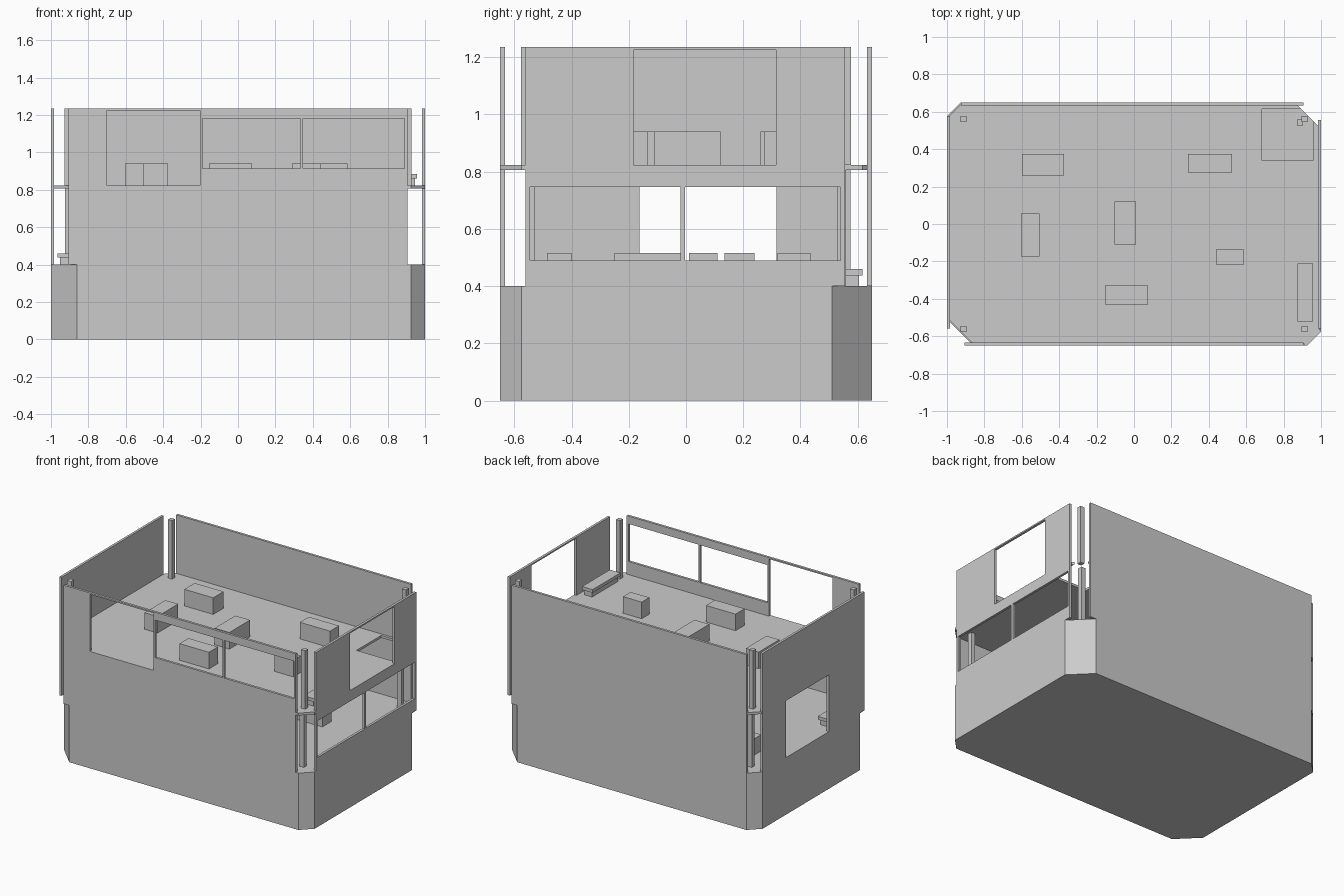
import bpy, bmesh

cube = bpy.data.objects.get("Cube")
if cube:
    bpy.data.objects.remove(cube, do_unlink=True)

grey = bpy.data.materials.new("plain_grey")
grey.use_nodes = True
grey.diffuse_color = (0.6, 0.6, 0.6, 1)
grey.node_tree.nodes["Principled BSDF"].inputs["Base Color"].default_value = (0.6, 0.6, 0.6, 1)

FLOOR, SLAB, UPPER, TOP = 0.4, 0.806, 0.823, 1.235
THICK = 0.017


def prism(name, outline, z0, z1):
    """Extrude a plan outline between two heights."""
    bm = bmesh.new()
    face = bm.faces.new([bm.verts.new((x, y, z0)) for x, y in outline])
    ext = bmesh.ops.extrude_face_region(bm, geom=[face])
    for v in ext["geom"]:
        if isinstance(v, bmesh.types.BMVert):
            v.co.z = z1
    bmesh.ops.recalc_face_normals(bm, faces=bm.faces)
    mesh = bpy.data.meshes.new(name)
    bm.to_mesh(mesh)
    bm.free()
    mesh.materials.append(grey)
    ob = bpy.data.objects.new(name, mesh)
    bpy.context.collection.objects.link(ob)
    return ob


def box(name, x0, x1, y0, y1, z0, z1):
    return prism(name, [(x0, y0), (x1, y0), (x1, y1), (x0, y1)], z0, z1)


def wall(name, axis, inner, outer, a0, a1, openings):
    """Grid of blocks around the openings, merged into one wall panel."""
    us = sorted({a0, a1, *(v for o in openings for v in o[:2])})
    zs = sorted({FLOOR, TOP, *(v for o in openings for v in o[2:])})

    def solid(i, k):
        if not (0 <= i < len(us) - 1 and 0 <= k < len(zs) - 1):
            return False
        u, z = (us[i] + us[i + 1]) / 2, (zs[k] + zs[k + 1]) / 2
        return not any(o[0] < u < o[1] and o[2] < z < o[3] for o in openings)

    bm = bmesh.new()

    def quad(pts):
        bm.faces.new([bm.verts.new((u, d, z) if axis == "x" else (d, u, z))
                      for u, d, z in pts])

    for i in range(len(us) - 1):
        for k in range(len(zs) - 1):
            if not solid(i, k):
                continue
            u0, u1, z0, z1 = us[i], us[i + 1], zs[k], zs[k + 1]
            for d in (inner, outer):
                quad([(u0, d, z0), (u1, d, z0), (u1, d, z1), (u0, d, z1)])
            for di, u in ((-1, u0), (1, u1)):
                if not solid(i + di, k):
                    quad([(u, inner, z0), (u, outer, z0), (u, outer, z1), (u, inner, z1)])
            for dk, z in ((-1, z0), (1, z1)):
                if not solid(i, k + dk):
                    quad([(u0, inner, z), (u1, inner, z), (u1, outer, z), (u0, outer, z)])
    bmesh.ops.remove_doubles(bm, verts=bm.verts, dist=0.0001)
    bmesh.ops.recalc_face_normals(bm, faces=bm.faces)
    bmesh.ops.dissolve_limit(bm, angle_limit=0.01, verts=bm.verts, edges=bm.edges)
    mesh = bpy.data.meshes.new(name)
    bm.to_mesh(mesh)
    bm.free()
    mesh.materials.append(grey)
    bpy.context.collection.objects.link(bpy.data.objects.new(name, mesh))


def bench(name, x0, x1, y0, y1, z):
    """Seat plate overhanging a narrower plinth."""
    lip = 0.012
    box(name + "_plinth", x0 + lip, x1 - lip, y0 + lip, y1 - lip, z, z + 0.037)
    box(name + "_seat", x0, x1, y0, y1, z + 0.037, z + 0.06)


# Solid base with two small and two large cut corners
W, D, S, L = 1.0, 0.65, 0.075, 0.14
left_part = [(-W, D - S), (-W, -D + L), (-W + L, -D), (W - S, -D), (W, -D + S)]
base = prism("base", left_part + [(W, D - L), (W - L, D), (-W + S, D)], 0, FLOOR)

# Upper floor slab, with a stairwell notch breaking through one cut corner
hx0, hx1, hy0, hy1 = 0.685, 0.957, 0.34, 0.615
cut = W + D - L
e = THICK / 2
slab = prism("upper_floor", [(-W + e, D - S), (-W + e, -D + L), (-W + L, -D + e),
                             (W - S, -D + e), (W - e, -D + S), (W - e, cut - W + e),
                             (hx1, cut - hx1), (hx1, hy0), (hx0, hy0), (hx0, hy1),
                             (cut - hy1, hy1), (cut - D + e, D - e), (-W + S, D - e)],
             SLAB, UPPER)
# Slab edge pieces reaching the outside at the corners
for name, pts in {
    "front_right_lip": [(-W, -0.56), (-W, -D + L), (-W + L, -D), (-0.905, -D)],
    "front_left_lip": [(0.905, -D), (W - S, -D), (W, -D + S), (W, -0.56)],
}.items():
    if name == "front_left_lip":
        prism(name, pts, SLAB, UPPER)

# Walls with openings: (from, to, bottom, top)
wall("front_wall", "x", -D + THICK, -D, -0.905, 0.905,
     [(-0.7, -0.203, UPPER, 1.225), (-0.19, 0.335, 0.915, 1.18), (0.347, 0.89, 0.915, 1.18)])
wall("back_wall", "x", D - THICK, D, -0.925, 0.905, [])
wall("left_wall", "y", W - THICK, W, -0.56, 0.556,
     [(-0.183, 0.314, UPPER, 1.225), (-0.545, -0.02, 0.49, 0.747), (-0.003, 0.54, 0.49, 0.747)])
wall("right_wall", "y", -W + THICK, -W, -0.56, 0.575, [(-0.162, 0.317, FLOOR + 0.002, 0.802)])

# Corner columns on both storeys
r = 0.016
for sx, xn in ((-1, "right"), (1, "left")):
    for sy, yn in ((-1, "front"), (1, "back")):
        for level, px, py, z0, z1 in (("lower", 0.888, 0.543, FLOOR, SLAB),
                                      ("upper", 0.911, 0.561, UPPER, TOP)):
            x, y = sx * px, sy * py
            box(f"{level}_{yn}_{xn}_column", x - r, x + r, y - r, y + r, z0, z1)

# Upper storey furniture blocks
for i, (x0, x1, y0, y1) in enumerate([
        (-0.6, -0.375, 0.26, 0.375), (-0.605, -0.505, -0.175, 0.055),
        (-0.105, 0.01, -0.11, 0.12), (0.29, 0.525, 0.275, 0.375),
        (0.44, 0.585, -0.22, -0.135), (-0.155, 0.075, -0.43, -0.33)]):
    box(f"upper_table_{i + 1}", x0, x1, y0, y1, UPPER, UPPER + 0.117)

# Lower storey furniture blocks
for i, (x0, x1, y0, y1) in enumerate([
        (-0.81, -0.58, 0.32, 0.435), (-0.15, 0.08, 0.135, 0.24),
        (0.42, 0.65, 0.01, 0.11), (-0.45, -0.35, -0.25, -0.02),
        (0.2, 0.43, -0.486, -0.4)]):
    box(f"lower_table_{i + 1}", x0, x1, y0, y1, FLOOR, FLOOR + 0.115)

# Benches along the walls
bench("upper_bench", 0.875, 0.957, -0.52, -0.21, UPPER)
bench("lower_side_bench", -0.965, -0.88, -0.52, -0.21, FLOOR)
bench("lower_back_bench", -0.2, 0.11, 0.535, 0.617, FLOOR)
